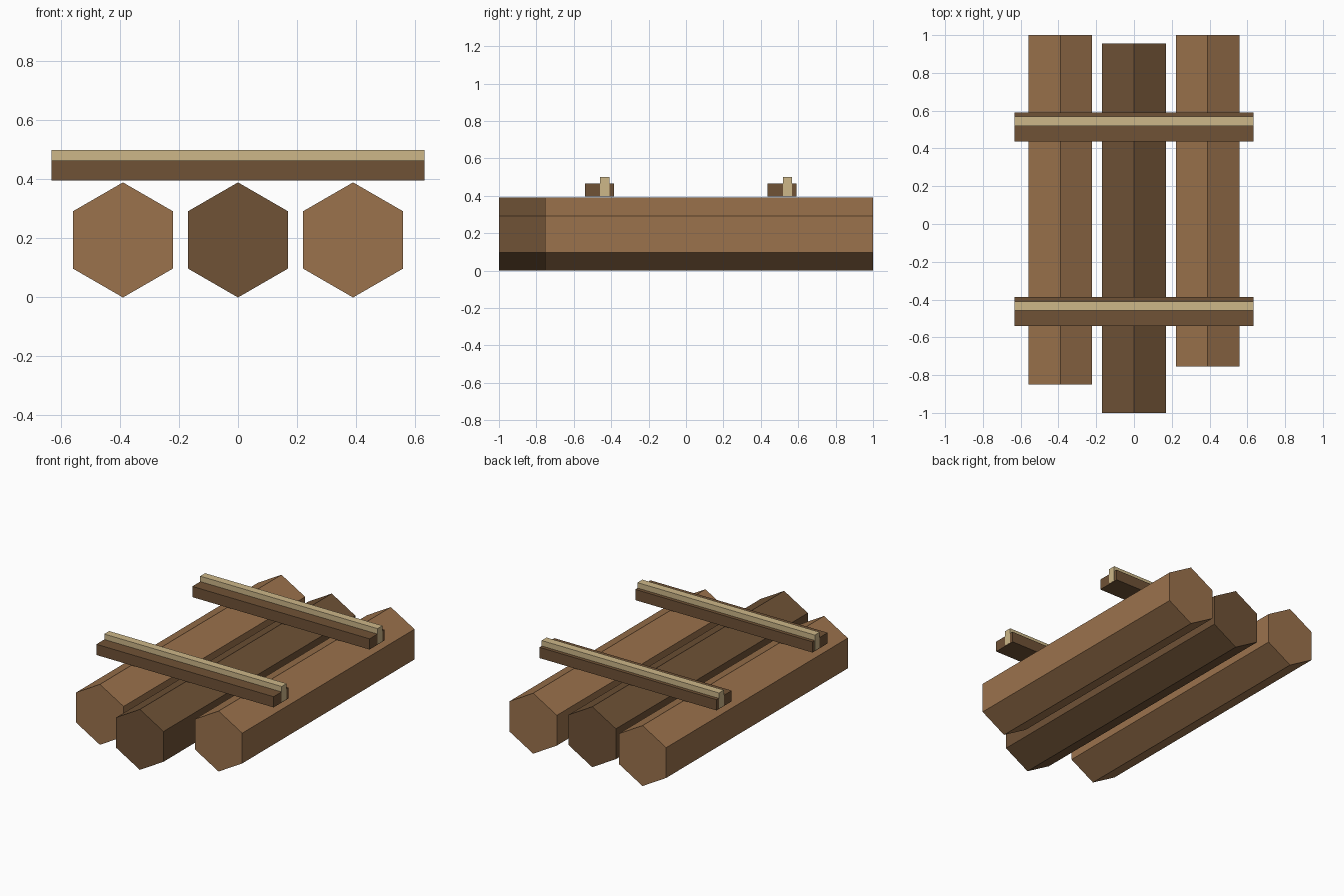
import bpy
import math

cube = bpy.data.objects.get("Cube")
if cube:
    bpy.data.objects.remove(cube, do_unlink=True)


def make_material(name, rgb):
    mat = bpy.data.materials.new(name)
    mat.use_nodes = True
    color = (*rgb, 1.0)
    mat.diffuse_color = color
    mat.node_tree.nodes["Principled BSDF"].inputs["Base Color"].default_value = color
    return mat


light_wood = make_material("light_wood", (0.33, 0.17, 0.073))
dark_wood = make_material("dark_wood", (0.16, 0.085, 0.037))
rope_tan = make_material("rope_tan", (0.61, 0.475, 0.25))


def finish(name, mat):
    obj = bpy.context.object
    obj.name = obj.data.name = name
    bpy.ops.object.transform_apply(location=False, rotation=True, scale=True)
    obj.data.materials.clear()
    obj.data.materials.append(mat)
    return obj


def add_log(name, x, y0, y1, mat, radius=0.195):
    # Hexagonal log lying along y, one ridge up
    bpy.ops.mesh.primitive_cylinder_add(
        vertices=6, radius=radius, depth=y1 - y0,
        location=(x, (y0 + y1) / 2, radius), rotation=(math.pi / 2, 0, 0))
    return finish(name, mat)


def add_bar(name, half_x, y0, y1, z0, z1, mat):
    # Square beam lying along x
    bpy.ops.mesh.primitive_cube_add(
        size=1, location=(0, (y0 + y1) / 2, (z0 + z1) / 2))
    bpy.context.object.scale = (2 * half_x, y1 - y0, z1 - z0)
    return finish(name, mat)


# Three floating logs of different lengths
add_log("right_log", -0.39, -0.85, 1.0, light_wood)
add_log("middle_log", 0, -1.0, 0.955, dark_wood)
add_log("left_log", 0.39, -0.755, 1.0, light_wood)

# Cross beams, each with a tan strip let into its top
for side, y in (("front", -0.54), ("back", 0.437)):
    add_bar(side + "_cross_beam", 0.632, y, y + 0.154, 0.396, 0.465, dark_wood)
    add_bar(side + "_strip", 0.6325, y + 0.081, y + 0.131, 0.40, 0.5, rope_tan)
